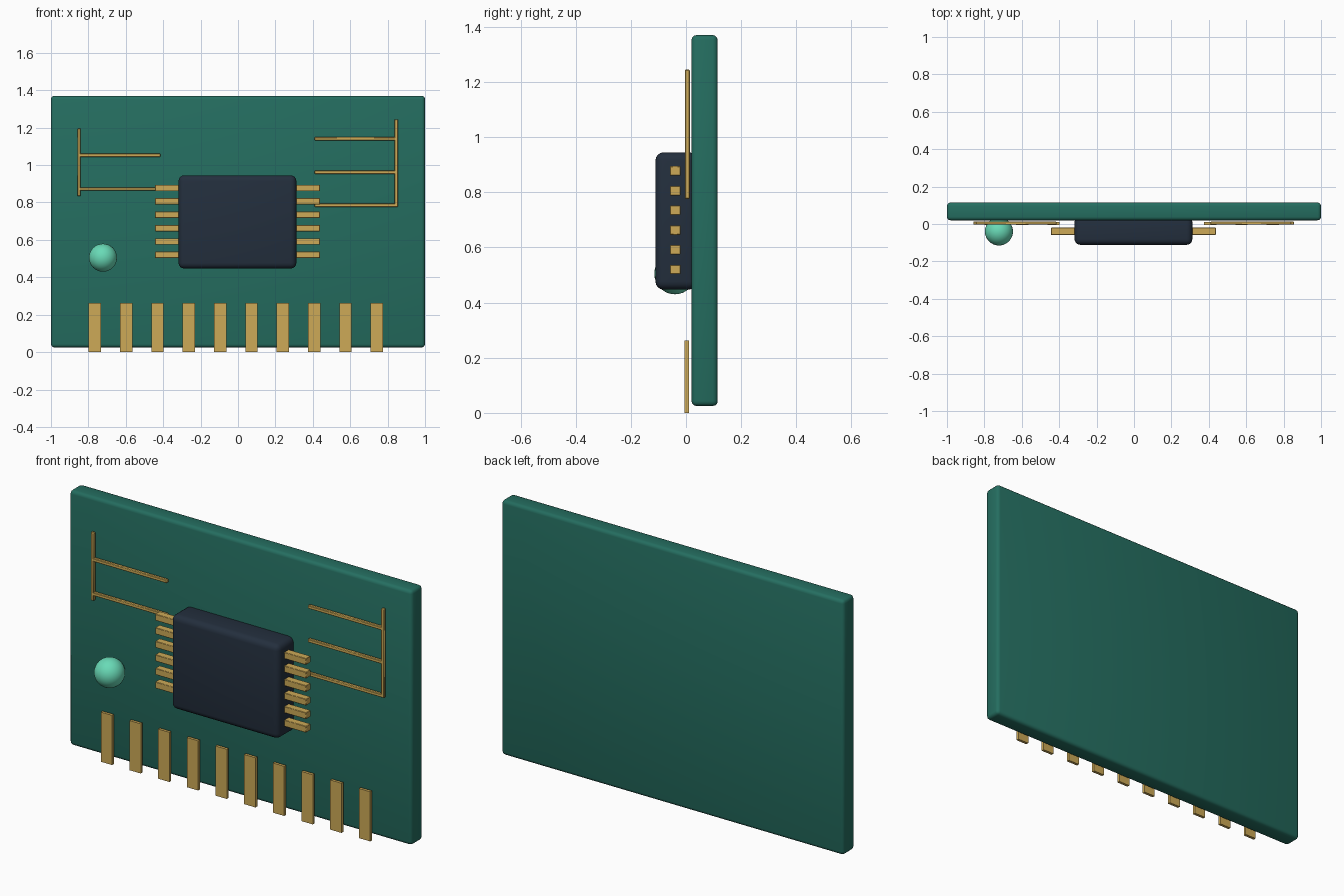
import bpy, bmesh, math
from mathutils import Vector

if "Cube" in bpy.data.objects:
    bpy.data.objects.remove(bpy.data.objects["Cube"], do_unlink=True)


def material(name, rgb):
    mat = bpy.data.materials.new(name)
    mat.use_nodes = True
    mat.diffuse_color = (*rgb, 1)
    mat.node_tree.nodes["Principled BSDF"].inputs["Base Color"].default_value = (*rgb, 1)
    return mat


GREEN = material("board green", (0.018, 0.155, 0.117))
NAVY = material("chip navy", (0.017, 0.028, 0.047))
GOLD = material("contact gold", (0.61, 0.40, 0.095))
MINT = material("lamp mint", (0.14, 0.70, 0.47))


def smooth(obj):
    bpy.ops.object.select_all(action="DESELECT")
    obj.select_set(True)
    bpy.context.view_layer.objects.active = obj
    bpy.ops.object.shade_smooth_by_angle(angle=math.radians(40))


def box(name, x, y, z, mat, bevel=0.0, segments=3):
    """Box spanning the (low, high) ranges on each axis."""
    bm = bmesh.new()
    bmesh.ops.create_cube(bm, size=1)
    for v in bm.verts:
        v.co = Vector([r[0] + (c + 0.5) * (r[1] - r[0]) for c, r in zip(v.co, (x, y, z))])
    if bevel:
        bmesh.ops.bevel(bm, geom=bm.edges[:], offset=bevel, segments=segments,
                        profile=0.5, affect="EDGES")
    mesh = bpy.data.meshes.new(name)
    bm.to_mesh(mesh)
    bm.free()
    mesh.materials.append(mat)
    obj = bpy.data.objects.new(name, mesh)
    bpy.context.collection.objects.link(obj)
    if bevel:
        smooth(obj)
    return obj


# Circuit board and chip body
box("board", (-1, 1), (0.02, 0.115), (0.025, 1.37), GREEN, 0.018)
box("chip", (-0.318, 0.312), (-0.111, 0.04), (0.447, 0.945), NAVY, 0.03, 4)

# Chip pins on both sides
for i in range(6):
    z = 0.52 + 0.0715 * i
    for side, x in (("right", (-0.444, -0.3)), ("left", (0.29, 0.438))):
        box(f"{side}_pin_{i + 1}", x, (-0.058, -0.02), (z - 0.017, z + 0.017), GOLD, 0.002, 1)

# Edge contacts
for i in range(10):
    x = -0.765 + 0.1675 * i
    box(f"edge_contact_{i + 1}", (x - 0.033, x + 0.033), (-0.005, 0.01), (0, 0.262), GOLD)

# Printed traces: one upright rail per side with branches toward the chip
TRACE_Y = (-0.004, 0.014)
HALF = 0.009
for side, rail, inner, span, branches in (
        ("right", -0.85, -0.415, (0.835, 1.195), (0.872, 1.052)),
        ("left", 0.846, 0.41, (0.776, 1.245), (0.785, 0.962, 1.14))):
    box(f"{side}_trace_rail", (rail - HALF, rail + HALF), TRACE_Y, span, GOLD, 0.003, 1)
    for i, z in enumerate(branches):
        box(f"{side}_trace_branch_{i + 1}", sorted((rail, inner)), TRACE_Y,
            (z - HALF, z + HALF), GOLD, 0.003, 1)

# Indicator lamp
bpy.ops.mesh.primitive_uv_sphere_add(segments=32, ring_count=16, radius=0.075,
                                     location=(-0.722, -0.04, 0.505))
lamp = bpy.context.object
lamp.name = "indicator_lamp"
lamp.data.materials.append(MINT)
smooth(lamp)
